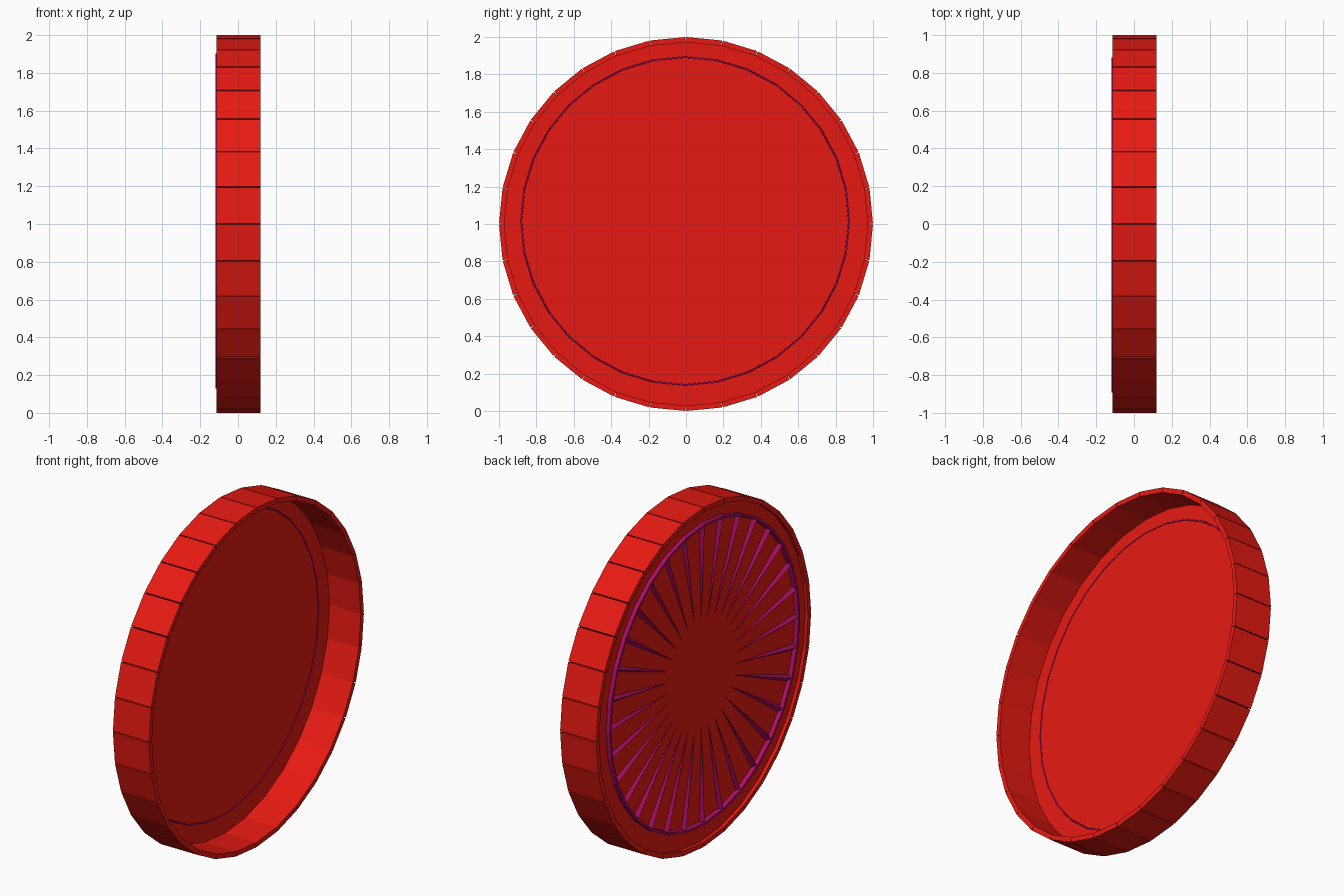
import bpy, bmesh
from math import sin, cos, tan, pi

if "Cube" in bpy.data.objects:
    bpy.data.objects.remove(bpy.data.objects["Cube"])

SIDES = 32
STEP = 2 * pi / SIDES


def material(name, rgb):
    m = bpy.data.materials.new(name)
    m.diffuse_color = (*rgb, 1)
    m.use_nodes = True
    m.node_tree.nodes["Principled BSDF"].inputs["Base Color"].default_value = m.diffuse_color
    return m


RED = material("red", (0.8, 0.01, 0.006))
PURPLE = material("magenta", (0.42, 0.004, 0.13))


def finish(bm, name, mat):
    bmesh.ops.recalc_face_normals(bm, faces=bm.faces)
    me = bpy.data.meshes.new(name)
    bm.to_mesh(me)
    bm.free()
    me.materials.append(mat)
    ob = bpy.data.objects.new(name, me)
    bpy.context.collection.objects.link(ob)
    return ob


def polar(x, r, a, t=0.0, cy=0.0, cz=1.0):
    # Point at radius r and angle a around the x axis, shifted sideways by t
    return (x, cy + r * cos(a) - t * sin(a), cz + r * sin(a) + t * cos(a))


def lathe(name, profile, mat, cy=0.0, cz=1.0):
    # Closed (x, radius) profile swept around the x axis
    bm = bmesh.new()
    rings = [[bm.verts.new(polar(x, r, k * STEP, 0, cy, cz)) for x, r in profile]
             for k in range(SIDES)]
    n = len(profile)
    for k in range(SIDES):
        a, b = rings[k], rings[(k + 1) % SIDES]
        for i in range(n):
            j = (i + 1) % n
            bm.faces.new((a[i], a[j], b[j], b[i]))
    return finish(bm, name, mat)


# Rim: flat slabs that touch inside and leave V notches outside
bm = bmesh.new()
r_in, r_out = 0.967, 0.995
half = r_in * tan(STEP / 2)
for k in range(SIDES):
    a = (k + 0.5) * STEP
    ends = [[bm.verts.new(polar(x, r, a, t)) for r, t in
             ((r_in, -half), (r_out, -half), (r_out, half), (r_in, half))]
            for x in (-0.115, 0.12)]
    bm.faces.new(ends[0])
    bm.faces.new(ends[1])
    for i in range(4):
        j = (i + 1) % 4
        bm.faces.new((ends[0][i], ends[0][j], ends[1][j], ends[1][i]))
finish(bm, "rim", RED)

# Floor plate, slightly recessed from the back edge of the rim
bm = bmesh.new()
caps = [[bm.verts.new(polar(x, 0.974, k * STEP)) for k in range(SIDES)]
        for x in (-0.096, -0.085)]
for c in caps:
    bm.faces.new(c)
for k in range(SIDES):
    j = (k + 1) % SIDES
    bm.faces.new((caps[0][k], caps[0][j], caps[1][j], caps[1][k]))
finish(bm, "floor_plate", RED)

# Thin ring that pokes through the floor, a little off centre
CY, CZ = -0.005, 1.016
lathe("ring", [(-0.120, 0.872), (-0.120, 0.886), (-0.095, 0.886),
               (-0.082, 0.878), (-0.082, 0.873), (-0.095, 0.868)], PURPLE, CY, CZ)

# Radial spikes sinking into the plate towards the centre
bm = bmesh.new()
for k in range(SIDES):
    a = k * STEP
    base = [bm.verts.new(polar(x, 0.876, a, t, CY, CZ))
            for x, t in ((-0.094, -0.02), (-0.118, 0), (-0.094, 0.02))]
    tip = bm.verts.new(polar(-0.0945, 0.28, a, 0, CY, CZ))
    bm.faces.new(base)
    for i in range(3):
        bm.faces.new((base[i], base[(i + 1) % 3], tip))
finish(bm, "spikes", PURPLE)
